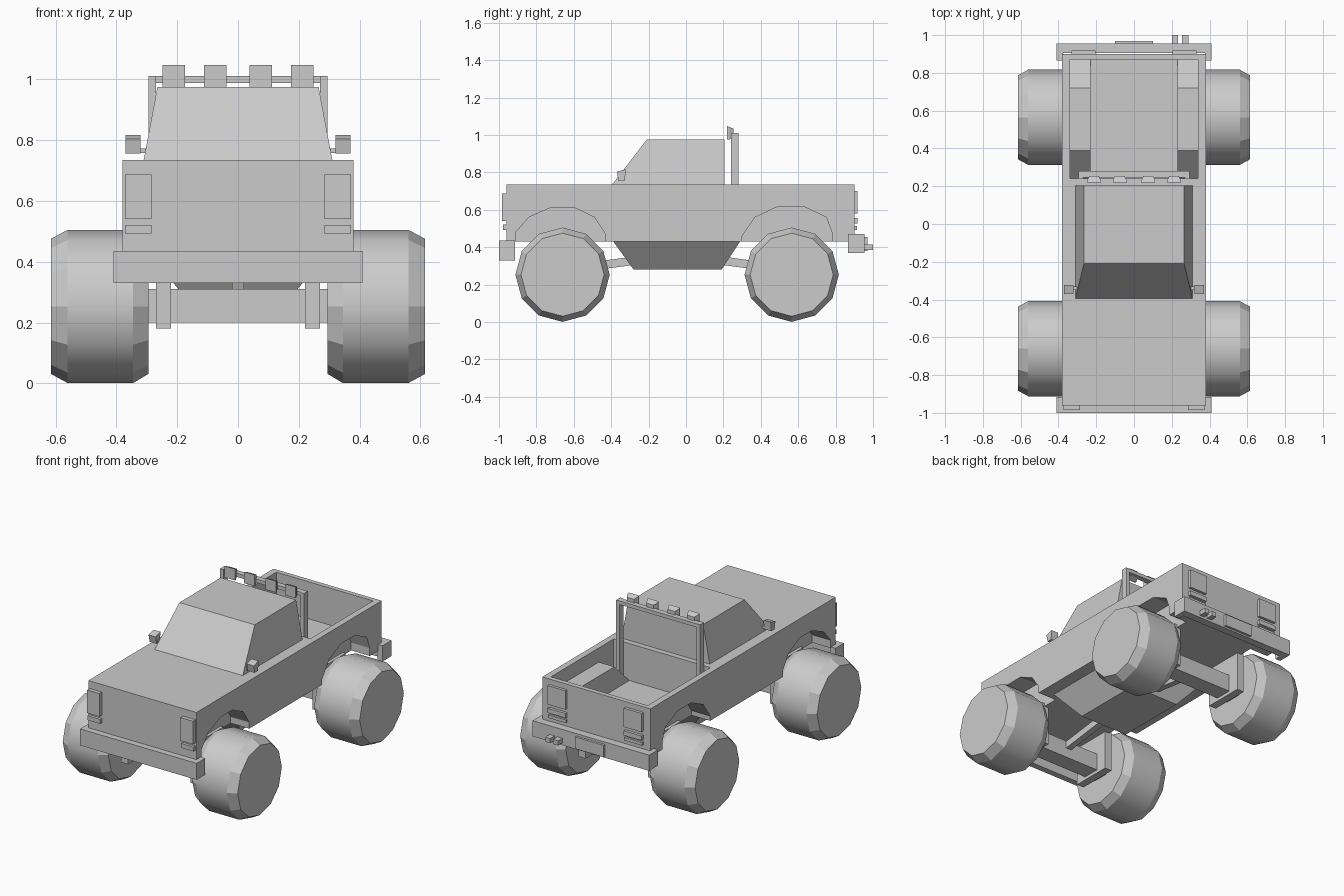
import bpy, bmesh, math

cube = bpy.data.objects.get("Cube")
if cube:
    bpy.data.objects.remove(cube, do_unlink=True)

grey = bpy.data.materials.new("plain_grey")
grey.use_nodes = True
grey.diffuse_color = (0.6, 0.6, 0.6, 1)
grey.node_tree.nodes["Principled BSDF"].inputs["Base Color"].default_value = (0.6, 0.6, 0.6, 1)


def loft(name, rings, smooth_band=None):
    """Closed solid through equal-sized rings of points, capped at both ends."""
    bm = bmesh.new()
    loops = [[bm.verts.new(p) for p in ring] for ring in rings]
    n = len(loops[0])
    for band, (a, b) in enumerate(zip(loops, loops[1:])):
        for i in range(n):
            j = (i + 1) % n
            face = bm.faces.new((a[i], a[j], b[j], b[i]))
            face.smooth = band == smooth_band
    bm.faces.new(loops[0])
    bm.faces.new(loops[-1])
    bmesh.ops.recalc_face_normals(bm, faces=bm.faces)
    mesh = bpy.data.meshes.new(name)
    bm.to_mesh(mesh)
    bm.free()
    mesh.materials.append(grey)
    obj = bpy.data.objects.new(name, mesh)
    bpy.context.scene.collection.objects.link(obj)
    return obj


def prism(name, x0, x1, profile):
    """Side profile of (y, z) points extruded across x."""
    return loft(name, [[(x, y, z) for y, z in profile] for x in (x0, x1)])


def rect(x0, x1, y0, y1, z):
    return [(x0, y0, z), (x1, y0, z), (x1, y1, z), (x0, y1, z)]


def box(name, x0, x1, y0, y1, z0, z1):
    return loft(name, [rect(x0, x1, y0, y1, z0), rect(x0, x1, y0, y1, z1)])


def cut(target, cutter):
    mod = target.modifiers.new("cut", "BOOLEAN")
    mod.operation = "DIFFERENCE"
    mod.solver = "EXACT"
    mod.object = cutter
    bpy.context.view_layer.objects.active = target
    bpy.ops.object.modifier_apply(modifier=mod.name)
    bpy.data.objects.remove(cutter, do_unlink=True)


FRONT_AXLE, REAR_AXLE, HUB_Z = -0.66, 0.565, 0.253

# Body with open bed, inner wheel wells and wheel arches
body = box("body", -0.38, 0.38, -0.96, 0.90, 0.43, 0.735)
cut(body, box("bed_cutter", -0.23, 0.23, 0.24, 0.87, 0.5, 0.9))
well = [(0.24, 0.9), (0.24, 0.5), (0.39, 0.645), (0.72, 0.645), (0.87, 0.5), (0.87, 0.9)]
front_arch = [(-0.91, 0.3), (-0.91, 0.48), (-0.84, 0.56), (-0.72, 0.613),
              (-0.6, 0.613), (-0.49, 0.56), (-0.43, 0.47), (-0.43, 0.3)]
rear_arch = [(0.3, 0.3), (0.3, 0.46), (0.37, 0.56), (0.49, 0.617),
             (0.63, 0.617), (0.75, 0.56), (0.78, 0.48), (0.78, 0.3)]
for s in (-1, 1):
    cut(body, prism("well_cutter", s * 0.229, s * 0.34, well))
    for arch in (front_arch, rear_arch):
        cut(body, prism("arch_cutter", s * 0.25, s * 0.5, arch))

# Cabin and belly pan
loft("cabin", [rect(-0.31, 0.31, -0.395, 0.205, 0.735),
               rect(-0.265, 0.265, -0.21, 0.205, 0.975)])
loft("belly_pan", [rect(-0.17, 0.17, -0.28, 0.19, 0.28),
                   rect(-0.3, 0.3, -0.39, 0.29, 0.432)])

# Wheels, axles, spring brackets and drive shafts
for label, y in (("front", FRONT_AXLE), ("rear", REAR_AXLE)):
    box(label + "_axle", -0.3, 0.3, y - 0.055, y + 0.055, 0.2, 0.31)
    for side, s in (("right", -1), ("left", 1)):
        rings = [[(s * x, y + r * math.sin(a * math.tau / 12), HUB_Z + r * math.cos(a * math.tau / 12))
                  for a in range(12)]
                 for x, r in ((0.295, 0.222), (0.345, 0.252), (0.56, 0.252), (0.615, 0.222))]
        loft(f"{label}_{side}_wheel", rings, smooth_band=1)
        box(f"{label}_{side}_spring_bracket", s * 0.22, s * 0.27, y - 0.13, y + 0.13, 0.18, 0.45)
    end = -0.2 if label == "front" else 0.12
    prism(label + "_drive_shaft", -0.02, 0.02,
          [(y, 0.255), (y, 0.3), (end, 0.36), (end, 0.315)])

# Bumpers wrapping the body ends
for label, y0, y1, tab, z0, z1 in (("front", -1.0, -0.96, -0.915, 0.33, 0.435),
                                   ("rear", 0.955, 0.905, 0.865, 0.37, 0.47)):
    box(label + "_bumper", -0.41, 0.41, y0, y1, z0, z1)
    for s in (-1, 1):
        box(label + "_bumper_end", s * 0.375, s * 0.41, y1, tab, z0, z1)
box("plate_holder", -0.1, 0.1, 0.95, 0.97, 0.38, 0.455)
for x in (0.2, 0.255):
    box("tow_block", x, x + 0.034, 0.95, 1.0, 0.385, 0.415)

# Lamps, mirrors and roll bar posts
for s in (-1, 1):
    box("headlight", s * 0.285, s * 0.372, -0.985, -0.95, 0.54, 0.687)
    box("front_indicator", s * 0.285, s * 0.372, -0.978, -0.95, 0.492, 0.52)
    for name, z0, z1, y in (("tail_light", 0.58, 0.7, 0.918),
                            ("rear_indicator", 0.527, 0.556, 0.918),
                            ("reverse_light", 0.493, 0.513, 0.913)):
        box(name, s * 0.205, s * 0.33, 0.89, y, z0, z1)
    prism("mirror", s * 0.32, s * 0.37,
          [(-0.37, 0.803), (-0.322, 0.817), (-0.327, 0.757), (-0.36, 0.755)])
    box("mirror_arm", s * 0.285, s * 0.32, -0.35, -0.33, 0.757, 0.773)
    box("roll_bar_post", s * 0.27, s * 0.295, 0.24, 0.28, 0.5, 1.01)
box("roll_bar_top", -0.295, 0.295, 0.245, 0.28, 0.987, 1.01)

# Roof lamps, wider at the front
for x in (-0.212, -0.075, 0.075, 0.212):
    loft("roof_lamp", [[(x + sx * w, y, z) for sx, z in ((-1, z0), (1, z0), (1, z1), (-1, z1))]
                       for y, w, z0, z1 in ((0.22, 0.037, 0.975, 1.047),
                                            (0.23, 0.037, 0.975, 1.043),
                                            (0.255, 0.025, 0.988, 1.033))])
